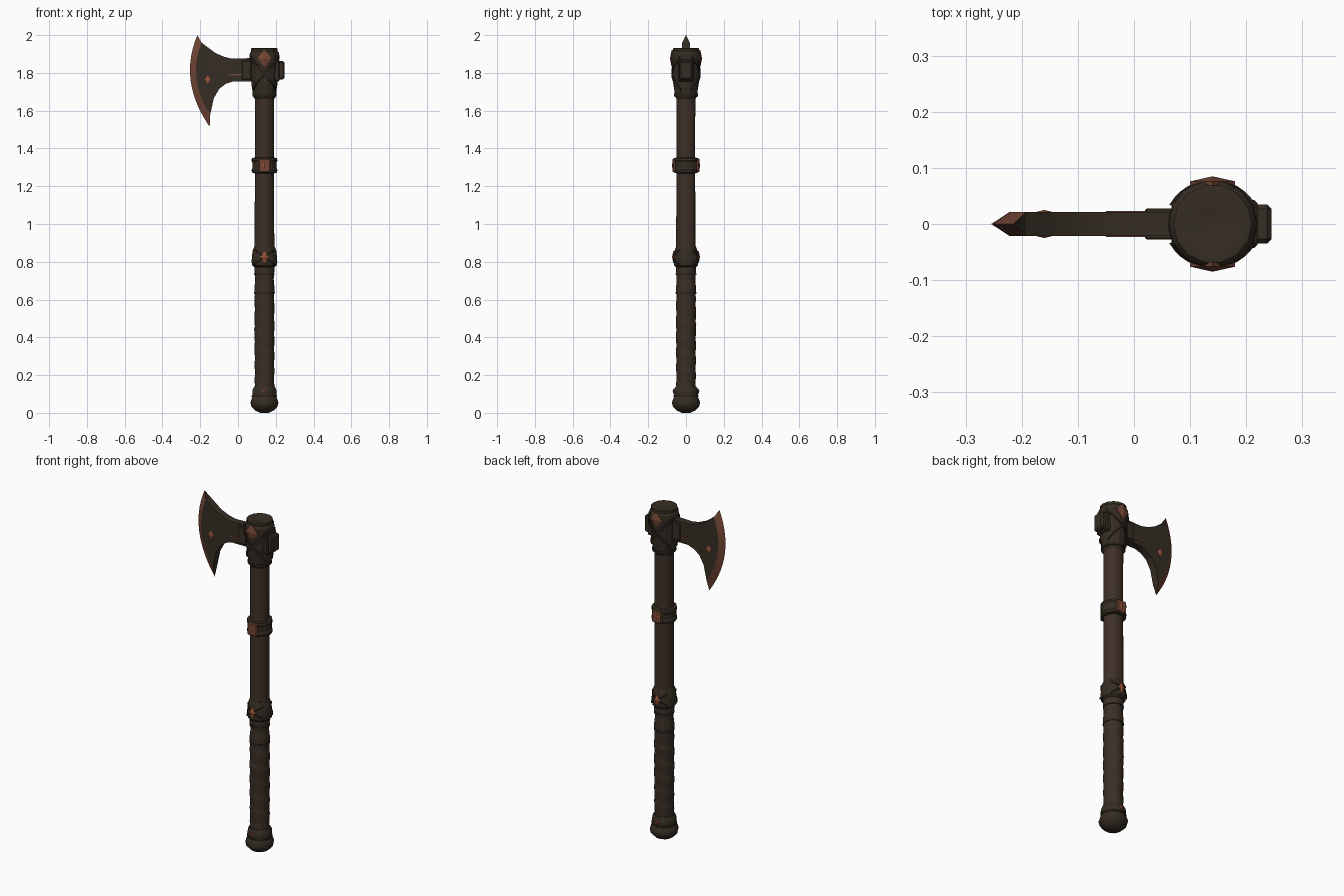
import bpy, bmesh, math
from mathutils import Vector

cube = bpy.data.objects.get("Cube")
if cube:
    bpy.data.objects.remove(cube)

AXIS = 0.14  # x of the handle's centre line


def material(name, rgb, rough=0.7):
    m = bpy.data.materials.new(name)
    m.use_nodes = True
    m.diffuse_color = (*rgb, 1)
    bsdf = m.node_tree.nodes["Principled BSDF"]
    bsdf.inputs["Base Color"].default_value = (*rgb, 1)
    bsdf.inputs["Roughness"].default_value = rough
    return m


WOOD = material("dark wood", (0.048, 0.030, 0.020))
LEATHER = material("brown leather", (0.042, 0.028, 0.019))
IRON = material("dark iron", (0.036, 0.026, 0.017))
SHADOW = material("blackened strap", (0.022, 0.016, 0.011))
COPPER = material("worn copper", (0.17, 0.060, 0.036))
BRIGHT = material("bright copper", (0.33, 0.085, 0.042))


def finish(name, bm, mats, smooth=35):
    bmesh.ops.remove_doubles(bm, verts=bm.verts, dist=1e-5)
    bmesh.ops.recalc_face_normals(bm, faces=bm.faces)
    mesh = bpy.data.meshes.new(name)
    bm.to_mesh(mesh)
    bm.free()
    for m in mats:
        mesh.materials.append(m)
    ob = bpy.data.objects.new(name, mesh)
    bpy.context.collection.objects.link(ob)
    if smooth:
        bpy.ops.object.select_all(action='DESELECT')
        bpy.context.view_layer.objects.active = ob
        ob.select_set(True)
        bpy.ops.object.shade_smooth_by_angle(angle=math.radians(smooth))
    return ob


def polar(a, r, z):
    return Vector((AXIS + r * math.sin(a), -r * math.cos(a), z))


def lathe(name, profile, mat, sides=12, ripple=lambda a, z: 0, smooth=35):
    """Turn (radius, z) rings about the handle axis, capped at both ends."""
    bm = bmesh.new()
    rings = []
    for r, z in profile:
        angles = [math.tau * (i + 0.5) / sides for i in range(sides)]
        rings.append([bm.verts.new(polar(a, r + ripple(a, z), z)) for a in angles])
    for lo, hi in zip(rings, rings[1:]):
        for i in range(sides):
            j = (i + 1) % sides
            bm.faces.new((lo[i], lo[j], hi[j], hi[i]))
    bm.faces.new(rings[0][::-1])
    bm.faces.new(rings[-1])
    return finish(name, bm, [mat], smooth)


def radius_at(profile, z):
    for (r0, z0), (r1, z1) in zip(profile, profile[1:]):
        if z0 <= z <= z1 and z1 > z0:
            return r0 + (r1 - r0) * (z - z0) / (z1 - z0)
    return profile[-1][0]


def strap(name, a0, a1, z0, z1, profile, mat, width=0.02, thick=0.005, steps=12):
    """Flat ribbon running over a turned surface from one angle and height to another."""
    bm = bmesh.new()
    rows = []
    for i in range(steps + 1):
        t = i / steps
        a, z = a0 + (a1 - a0) * t, z0 + (z1 - z0) * t
        r = radius_at(profile, z)
        rows.append([bm.verts.new(polar(a, r + dr, z + dz)) for dr, dz in (
            (-0.006, -width / 2), (thick, -width / 2), (thick, width / 2), (-0.006, width / 2))])
    for p, q in zip(rows, rows[1:]):
        for k in range(4):
            n = (k + 1) % 4
            bm.faces.new((p[k], p[n], q[n], q[k]))
    bm.faces.new(rows[0])
    bm.faces.new(rows[-1][::-1])
    return finish(name, bm, [mat], 30)


def stud(name, x, y, z, half_w, half_h, height, mat, sign):
    """Low four-sided diamond stud facing the front (sign -1) or the back (sign 1)."""
    bm = bmesh.new()
    rim = [bm.verts.new((x + u * half_w, sign * y, z + v * half_h))
           for u, v in ((1, 0), (0, 1), (-1, 0), (0, -1))]
    base = [bm.verts.new((v.co.x, sign * (y - 0.015), v.co.z)) for v in rim]
    tip = bm.verts.new((x, sign * (y + height), z))
    for i in range(4):
        j = (i + 1) % 4
        bm.faces.new((rim[i], rim[j], tip))
        bm.faces.new((base[i], base[j], rim[j], rim[i]))
    bm.faces.new(base)
    return finish(name, bm, [mat], 0)


def block(name, centre, size, mat, bevel=0.006):
    bm = bmesh.new()
    bmesh.ops.create_cube(bm, size=1)
    for v in bm.verts:
        v.co = Vector(centre) + Vector([c * s for c, s in zip(v.co, size)])
    if bevel:
        bmesh.ops.bevel(bm, geom=bm.edges[:], offset=bevel, segments=1, affect='EDGES')
    return finish(name, bm, [mat], 0)


# Shaft, with slight grain ridges
lathe("shaft", [(0.052, 0.80), (0.051, 1.1), (0.050, 1.3), (0.051, 1.72)], WOOD, 20,
      lambda a, z: 0.0015 * math.cos(5 * a))

# Leather grip with a spiral wrap pressed into its surface
GRIP = [(0.054 - 0.004 * abs(i / 60 - 0.5), 0.09 + 0.71 * i / 60) for i in range(61)]


def wrap(a, z):
    turn = (z / 0.085 + a / math.tau) % 1
    return 0.004 * turn - 0.003 if z < 0.62 else -0.001 + 0.002 * math.sin(z * 60)


lathe("grip", GRIP, LEATHER, 24, wrap, 50)
for i, z in enumerate((0.635, 0.735)):
    strap(f"grip_band_{i + 1}", 0, math.tau, z, z, GRIP, SHADOW, 0.008, 0.002, 24)

# Pommel
POMMEL = [(0.022, 0.0), (0.050, 0.012), (0.072, 0.034), (0.077, 0.055), (0.070, 0.075),
          (0.064, 0.085), (0.067, 0.105), (0.064, 0.125), (0.056, 0.14)]
lathe("pommel", POMMEL, IRON, 12)
strap("pommel_band", 0, math.tau, 0.088, 0.088, POMMEL, SHADOW, 0.010, 0.003, 24)

# Upper ring and grip collar
RING = [(0.050, 1.268), (0.066, 1.272), (0.069, 1.285), (0.064, 1.295), (0.064, 1.325),
        (0.069, 1.335), (0.066, 1.349), (0.050, 1.352)]
lathe("upper_ring", RING, IRON, 14, smooth=25)
COLLAR = [(0.052, 0.77), (0.064, 0.78), (0.068, 0.80), (0.066, 0.83), (0.062, 0.86), (0.052, 0.885)]
lathe("grip_collar", COLLAR, IRON, 14, smooth=25)

# Axe head socket
HEAD = [(0.050, 1.66), (0.060, 1.675), (0.064, 1.71), (0.069, 1.74), (0.073, 1.80), (0.077, 1.86),
        (0.080, 1.885), (0.077, 1.905), (0.070, 1.915), (0.070, 1.93), (0.058, 1.932), (0.020, 1.922)]
lathe("head_socket", HEAD, IRON, 14, smooth=25)
strap("socket_lip", 0, math.tau, 1.683, 1.683, HEAD, SHADOW, 0.014, 0.003, 24)

# Crossed straps and studs, repeated front and back
for side, sign, turn in (("front", -1, 0), ("back", 1, math.pi)):
    for n, d in (("a", 1), ("b", -1)):
        strap(f"{side}_head_strap_{n}", turn - d * 1.15, turn + d * 1.15, 1.71, 1.88, HEAD, SHADOW, 0.018)
        strap(f"{side}_collar_strap_{n}", turn - d * 0.9, turn + d * 0.9, 0.79, 0.86, COLLAR, SHADOW, 0.012, 0.004)
    stud(f"{side}_head_plate", AXIS, 0.076, 1.877, 0.040, 0.045, 0.009, COPPER, sign)
    stud(f"{side}_head_gem", AXIS, 0.081, 1.877, 0.016, 0.018, 0.004, BRIGHT, sign)
    stud(f"{side}_collar_gem", AXIS, 0.067, 0.825, 0.022, 0.032, 0.007, BRIGHT, sign)
    stud(f"{side}_ring_gem", AXIS, 0.071, 1.31, 0.012, 0.018, 0.004, BRIGHT, sign)
    stud(f"{side}_pommel_gem", AXIS, 0.066, 0.115, 0.010, 0.014, 0.005, BRIGHT, sign)
    stud(f"{side}_blade_gem", -0.16, 0.021, 1.765, 0.016, 0.022, 0.004, BRIGHT, sign)
    block(f"{side}_ring_plate", (AXIS, sign * 0.063, 1.31), (0.062, 0.016, 0.072), COPPER, 0.004)
    block(f"{side}_neck_inlay", (0.0, sign * 0.021, 1.79), (0.10, 0.004, 0.006), COPPER, 0)
    block(f"{side}_neck_rib", (0.045, sign * 0.023, 1.815), (0.05, 0.010, 0.10), IRON, 0.003)

# Hammer block behind the head
block("hammer_block", (0.215, 0, 1.813), (0.060, 0.070, 0.098), IRON, 0.008)
block("hammer_neck", (0.195, 0, 1.813), (0.050, 0.086, 0.115), IRON, 0.006)

# Blade: columns from cutting edge to socket (top x, z; bottom x, z; bulge; half thickness)
COLUMNS = [
    (-0.215, 2.00, -0.150, 1.515, 0.068, 0.0),
    (-0.193, 1.960, -0.147, 1.580, 0.050, 0.021),
    (-0.160, 1.935, -0.128, 1.665, 0.028, 0.021),
    (-0.120, 1.905, -0.100, 1.715, 0.012, 0.021),
    (-0.070, 1.884, -0.065, 1.742, 0.004, 0.021),
    (-0.030, 1.875, -0.025, 1.755, 0.0, 0.021),
    (0.120, 1.880, 0.120, 1.755, 0.0, 0.021),
]
ROWS = 14
bm = bmesh.new()
sides = []
for sign in (-1, 1):
    grid = []
    for tx, tz, bx, bz, bulge, half in COLUMNS:
        grid.append([bm.verts.new((tx + (bx - tx) * t - bulge * 4 * t * (1 - t), sign * half, tz + (bz - tz) * t))
                     for t in (i / ROWS for i in range(ROWS + 1))])
    for c in range(len(grid) - 1):
        for r in range(ROWS):
            f = bm.faces.new((grid[c][r], grid[c + 1][r], grid[c + 1][r + 1], grid[c][r + 1]))
            f.material_index = 1 if c == 0 else 0
    sides.append(grid)
front, back = sides
for c in range(len(COLUMNS) - 1):
    for r in (0, ROWS):
        bm.faces.new((front[c][r], front[c + 1][r], back[c + 1][r], back[c][r]))
bm.faces.new(front[-1] + back[-1][::-1])
finish("blade", bm, [IRON, COPPER], 20)
